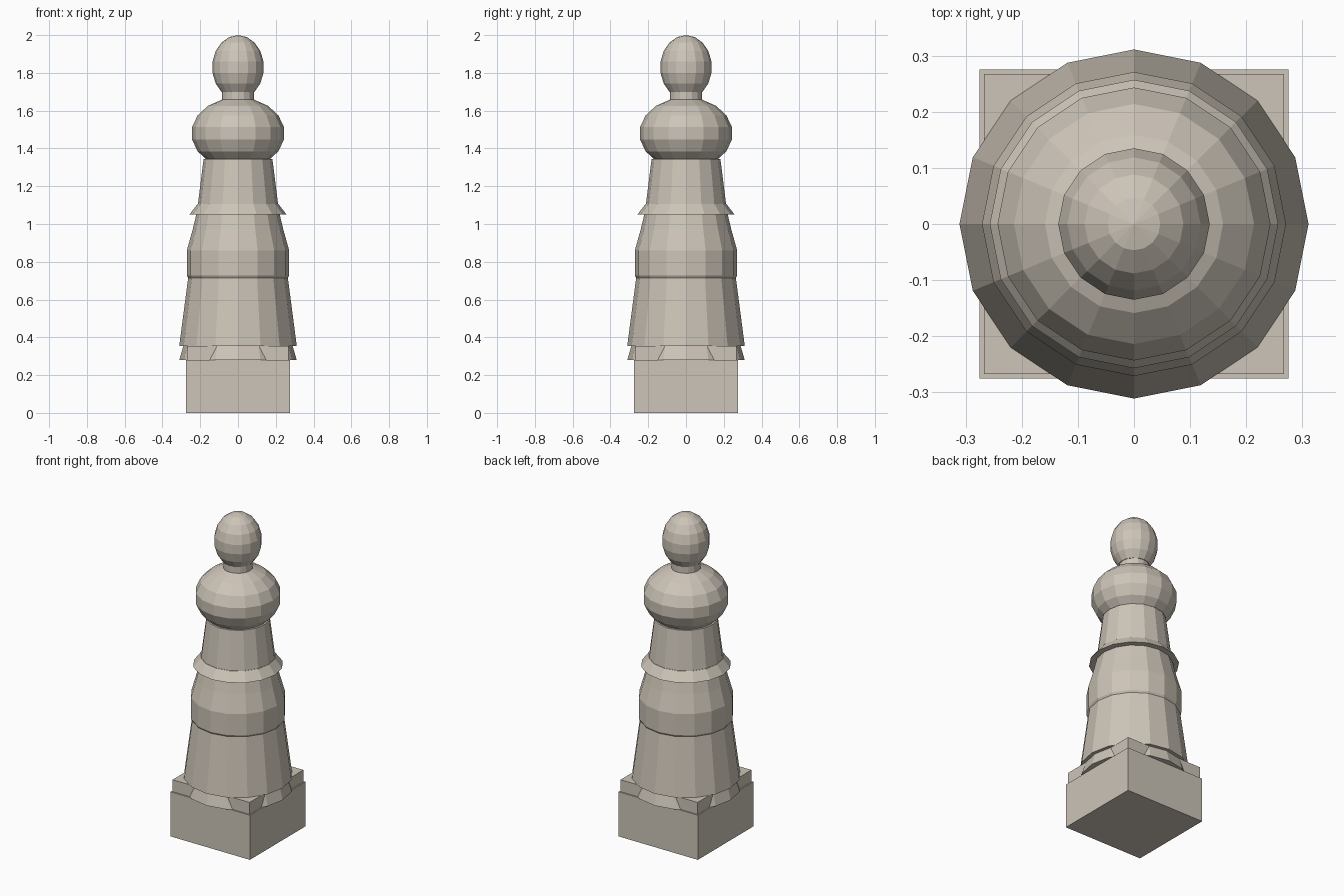
import bpy, bmesh, math

if "Cube" in bpy.data.objects:
    bpy.data.objects.remove(bpy.data.objects["Cube"], do_unlink=True)

SIDES = 16
COLOUR = (0.61, 0.555, 0.48, 1.0)

stone = bpy.data.materials.new("pale_stone")
stone.use_nodes = True
stone.diffuse_color = COLOUR
bsdf = stone.node_tree.nodes["Principled BSDF"]
bsdf.inputs["Base Color"].default_value = COLOUR
bsdf.inputs["Roughness"].default_value = 0.8


def finish(name, bm):
    bmesh.ops.recalc_face_normals(bm, faces=bm.faces[:])
    mesh = bpy.data.meshes.new(name)
    bm.to_mesh(mesh)
    bm.free()
    mesh.materials.append(stone)
    obj = bpy.data.objects.new(name, mesh)
    bpy.context.collection.objects.link(obj)
    return obj


def block(name, half, z0, z1):
    bm = bmesh.new()
    bmesh.ops.create_cube(bm, size=1)
    for v in bm.verts:
        v.co = (v.co.x * 2 * half, v.co.y * 2 * half, z0 if v.co.z < 0 else z1)
    return finish(name, bm)


def turned(name, profile):
    """Closed faceted solid from (radius, height) pairs, bottom to top."""
    bm = bmesh.new()
    rings = []
    for r, z in profile:
        if r == 0:
            rings.append([bm.verts.new((0, 0, z))])
            continue
        rings.append([bm.verts.new((r * math.cos(a), r * math.sin(a), z))
                      for a in (math.tau * i / SIDES for i in range(SIDES))])
    for low, high in zip(rings, rings[1:]):
        for i in range(SIDES):
            j = (i + 1) % SIDES
            if len(high) == 1:
                bm.faces.new((low[i], low[j], high[0]))
            else:
                bm.faces.new((low[i], low[j], high[j], high[i]))
    for end in (rings[0], rings[-1]):
        if len(end) > 1:
            bm.faces.new(end)
    return finish(name, bm)


def ball_profile(radius, height, centre, first, last):
    """Rings of a nine-band ball, counted up from its lower pole."""
    step = math.pi / 9
    return [(0 if k in (0, 9) else radius * math.sin(k * step),
             centre - height * math.cos(k * step)) for k in range(first, last + 1)]


# Square plinth in two steps
block("plinth", 0.275, 0, 0.28)
block("plinth_cap", 0.267, 0.28, 0.355)

# Turned body
turned("foot_ring", [(0.311, 0.28), (0.289, 0.355)])
turned("skirt", [(0.311, 0.355), (0.264, 0.715)])
turned("waist", [(0.264, 0.715), (0.271, 0.727), (0.271, 0.86),
                 (0.24, 0.97), (0.221, 1.05)])
turned("collar", [(0.257, 1.05), (0.215, 1.105)])
turned("upper_column", [(0.213, 1.10), (0.182, 1.345)])

# Bulb, neck and ball finial
turned("bulb", ball_profile(0.247, 0.19, 1.48, 2, 8))
turned("neck", [(0.085, 1.655), (0.085, 1.71)])
turned("finial", ball_profile(0.137, 0.17, 1.83, 2, 9))
